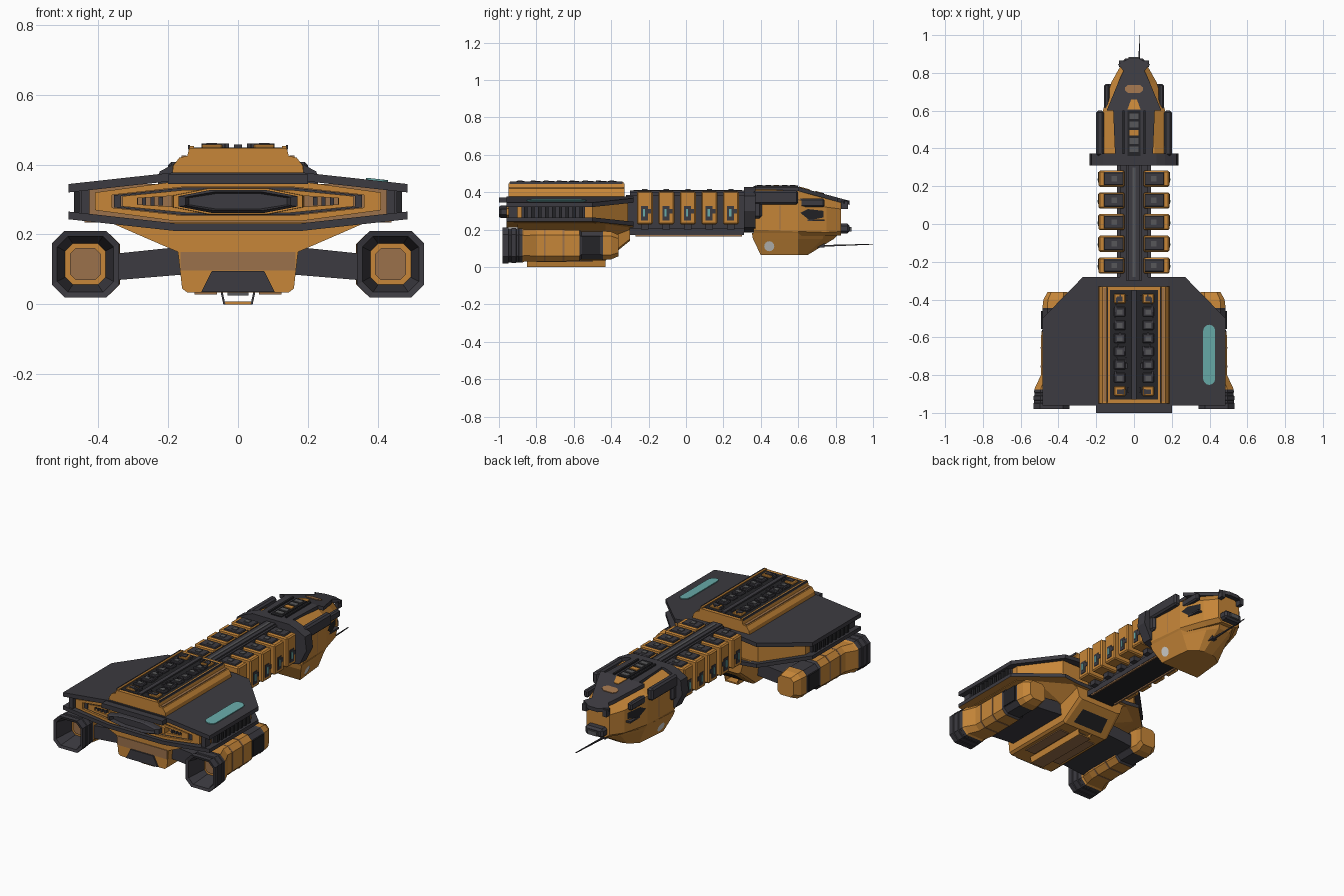
import bpy, bmesh, math, random
from mathutils import Vector, Matrix

random.seed(4)
if "Cube" in bpy.data.objects:
    bpy.data.objects.remove(bpy.data.objects["Cube"])


def material(name, r, g, b):
    m = bpy.data.materials.new(name)
    m.use_nodes = True
    m.diffuse_color = (r, g, b, 1)
    m.node_tree.nodes["Principled BSDF"].inputs["Base Color"].default_value = (r, g, b, 1)
    return m


ORANGE = material("hull orange", .57, .24, .04)
BROWN = material("worn orange", .33, .165, .07)
DARK = material("charcoal plating", .045, .043, .052)
BLACK = material("black recess", .018, .018, .021)
GREY = material("machinery grey", .095, .095, .1)
TEAL = material("teal marking", .14, .41, .40)
PALE = material("pale grey", .66, .66, .64)


def finish(bm, name, mat, alt=None, rule=None):
    """Turn a bmesh into an object; faces that pass the rule get the alternate colour."""
    bmesh.ops.remove_doubles(bm, verts=bm.verts, dist=1e-5)
    bmesh.ops.recalc_face_normals(bm, faces=bm.faces)
    for f in bm.faces:
        f.material_index = 1 if rule and rule(f.calc_center_median(), f.normal) else 0
    me = bpy.data.meshes.new(name)
    bm.to_mesh(me)
    bm.free()
    for m in (mat, alt) if alt else (mat,):
        me.materials.append(m)
    ob = bpy.data.objects.new(name, me)
    bpy.context.collection.objects.link(ob)
    return ob


def box(name, x, y, z, mat, alt=None, rule=None, bevel=0):
    """Box given by its (low, high) range on each axis."""
    bm = bmesh.new()
    lo, hi = zip(x, y, z)
    mid = [(a + b) / 2 for a, b in zip(lo, hi)]
    size = [b - a for a, b in zip(lo, hi)]
    bmesh.ops.create_cube(bm, size=1, matrix=Matrix.Translation(mid) @ Matrix.Diagonal((*size, 1)))
    if bevel:
        bmesh.ops.bevel(bm, geom=bm.edges[:], offset=bevel, segments=1, affect='EDGES')
    return finish(bm, name, mat, alt, rule)


def pair(name, x, *rest, **kw):
    """The same box on both sides."""
    box("left_" + name, x, *rest, **kw)
    box("right_" + name, (-x[1], -x[0]), *rest, **kw)


def loft(name, rings, mat, alt=None, rule=None):
    bm = bmesh.new()
    rows = [[bm.verts.new(p) for p in ring] for ring in rings]
    n = len(rows[0])
    for a, b in zip(rows, rows[1:]):
        for i in range(n):
            j = (i + 1) % n
            bm.faces.new((a[i], a[j], b[j], b[i]))
    bm.faces.new(rows[0])
    bm.faces.new(rows[-1])
    return finish(bm, name, mat, alt, rule)


def sym(half):
    """Mirror a half outline of (x, other) pairs into a closed one."""
    return half + [(-x, v) for x, v in reversed(half)]


def along_y(half, y):
    return [(x, y, z) for x, z in sym(half)]


def at_z(half, z):
    return [(x, y, z) for x, y in sym(half)]


def slab(name, polys, height, thick, mat, alt=None, rule=None):
    """Plate that follows height(x, y)."""
    bm = bmesh.new()
    for poly in polys:
        bm.faces.new([bm.verts.new((x, y, height(x, y))) for x, y in poly])
    bmesh.ops.remove_doubles(bm, verts=bm.verts, dist=1e-5)
    ext = bmesh.ops.extrude_face_region(bm, geom=bm.faces[:], use_keep_orig=True)
    for v in ext["geom"]:
        if isinstance(v, bmesh.types.BMVert):
            v.co.z -= thick
    return finish(bm, name, mat, alt, rule)


def decal(name, target, pts, axis, mat):
    """Flat marking projected on a surface, seen from the given side."""
    bpy.context.view_layer.update()
    axis = Vector(axis)
    bm = bmesh.new()
    for p in pts:
        start = Vector((0, *p) if axis.x else (*p, 0)) + axis
        hit, loc, normal, _ = target.ray_cast(start, -axis)
        if hit:
            bm.verts.new(loc + normal * .003)
    bm.faces.new(bm.verts[:])
    finish(bm, name, mat)


def side_decals(name, target, pts, mat):
    for side, s in (("left_", 1), ("right_", -1)):
        decal(side + name, target, pts, (s, 0, 0), mat)


# Wing: upper and lower plates, sloping away from the centre line
def roof_z(x, y):
    return .378 - max(0, abs(x) - .18) * .11


def floor_z(x, y):
    return .232 + max(0, abs(x) - .18) * .11


wing = [(.18, -.96), (.485, -.96), (.485, -.5), (.27, -.28), (.18, -.28)]
polys = [sym([(.18, -.96), (.18, -.28)]), wing, [(-x, y) for x, y in wing]]
slab("upper_wing_plate", polys, roof_z, .024, DARK)
slab("lower_wing_plate", polys, floor_z, .022, DARK, ORANGE, lambda c, n: n.z < -.5)
arc = [math.pi * i / 6 for i in range(7)]
strip = [(.398 + .032 * math.cos(a), -.565 + .032 * math.sin(a)) for a in arc]
strip += [(.398 - .032 * math.cos(a), -.82 - .032 * math.sin(a)) for a in arc]
slab("teal_wing_strip", [strip], lambda x, y: roof_z(x, y) + .005, .008, TEAL)
box("tail_ledge", (-.2, .2), (-1, -.95), (.345, .372), DARK)

# Space between the plates: core, ribbed side vents, rear posts
core = [(.44, -.92), (.44, -.5), (.26, -.31)]
loft("wing_core", [at_z(core, .235), at_z(core, .345)], ORANGE, BROWN, lambda c, n: n.y < -.9)
pair("side_vent", (.43, .455), (-.88, -.54), (.262, .33), DARK)
for i in range(9):
    y = -.865 + i * .037
    pair(f"vent_rib_{i}", (.45, .47), (y, y + .018), (.262, .332), BLACK)
pair("rear_post", (.425, .45), (-.95, -.9), (.25, .34), DARK)


# Rear engine slot: nested frames round a central exhaust
def slot(w, h):
    return [(w * .45, .295 + h), (w, .295 + h * .45), (w, .295 - h * .45), (w * .45, .295 - h)]


for name, w, h, wall, y0, y1, mat in (("outer", .41, .056, .035, -.95, -.9, ORANGE),
                                      ("middle", .355, .039, .014, -.94, -.9, DARK),
                                      ("inner", .33, .033, .03, -.945, -.9, ORANGE)):
    big, small = slot(w, h), slot(w - wall * 1.4, h - wall * .45)
    loft(name + "_slot_frame", [along_y(small, y1), along_y(small, y0), along_y(big, y0),
                                along_y(big, y1)], mat)
loft("exhaust_rim", [along_y(slot(.185, .037), -.96), along_y(slot(.19, .039), -.9)], ORANGE)
loft("central_exhaust", [along_y(slot(.14, .022), -.975), along_y(slot(.15, .027), -1),
                         along_y(slot(.17, .033), -.99), along_y(slot(.17, .033), -.9)], DARK)
for i in range(4):
    x = .215 + i * .024
    pair(f"slot_fin_{i}", (x, x + .012), (-.94, -.9), (.283, .307), DARK)

# Belly hull
wide = [(.37, .236), (.172, .15), (.16, .045), (.145, .034)]
belly = loft("belly_hull", [along_y(wide, -.9), along_y(wide, -.43),
                            along_y([(.25, .236), (.165, .2), (.15, .15), (.13, .14)], -.3)], ORANGE)
box("belly_worn_band", (-.165, .165), (-.904, -.89), (.097, .15), BROWN)
loft("belly_rear_hatch", [along_y([(.075, .095), (.105, .036)], y) for y in (-.908, -.89)], DARK)
pair("belly_panel", (.06, .125), (-.8, -.5), (.028, .036), BROWN)
box("belly_marking", (-.03, .03), (-.52, -.46), (.026, .036), GREY)
decal("belly_front_hatch", belly, sym([(.1, -.41), (.09, -.34)]), (0, 0, -1), BLACK)
for s, side in ((1, "left"), (-1, "right")):
    arm = [(.05, .036), (.044, .036), (.036, 0), (.042, 0)]
    loft(side + "_skid_arm", [[(s * x, y, z) for x, z in arm] for y in (-.85, -.43)],
         ORANGE, DARK, lambda c, n: n.y < -.9)
box("skid_bar", (-.04, .04), (-.85, -.43), (0, .008), ORANGE, BROWN, lambda c, n: n.z < -.5)


# Engine pods on struts: wide dark nozzle, slimmer body set inward
def pod_ring(cx, y, kx, kz):
    w, h, c = .096 * kx, .095 * kz, .036 * min(kx, kz)
    pts = [(w, h - c), (w - c, h), (c - w, h), (-w, h - c),
           (-w, c - h), (c - w, -h), (w - c, -h), (w, c - h)]
    return [(cx + x, y, .115 + z) for x, z in pts]


def pod_dark(c, n):
    return c.y < -.872 or -.565 < c.y < -.45


for side, s in (("left", 1), ("right", -1)):
    nozzle = [pod_ring(s * .437, *r) for r in
              ((-.86, .6, .62), (-.975, .84, .84), (-.98, 1, 1), (-.95, 1, 1), (-.947, .95, .96),
               (-.935, .95, .96), (-.932, .99, .99), (-.91, .98, .98), (-.907, .93, .95),
               (-.895, .93, .95), (-.892, .96, .97), (-.875, .94, .96), (-.865, .9, .9))]
    body = [pod_ring(s * .416, *r) for r in
            ((-.8, .8, .9), (-.57, .78, .88), (-.56, .72, .78), (-.455, .72, .78),
             (-.445, .72, .82), (-.4, .66, .78))]
    loft(side + "_pod", nozzle + body + [pod_ring(s * .405, -.36, .55, .6)], ORANGE, DARK, pod_dark)
    loft(side + "_throat_plate", [pod_ring(s * .437, y, .46, .48) for y in (-.867, -.858)], BROWN)
    for y in (-.76, -.66):
        loft(f"{side}_pod_seam_{int(-y * 100)}",
             [pod_ring(s * .416, y + d, .815, .91) for d in (0, .01)], BROWN)
    box(side + "_pod_side_box", sorted((s * .475, s * .492)), (-.555, -.46), (.07, .165), BLACK)
    outline = [(.16, .165), (.4, .14), (.4, .065), (.16, .085)]
    loft(side + "_strut", [[(s * x, y, z) for x, z in outline] for y in (-.86, -.44)], DARK)

# Machinery deck on the wing
deck = [(.19, .365), (.185, .398), (.168, .42), (.145, .425), (.14, .447)]
loft("deck_housing", [along_y(deck, -.95), along_y(deck, -.33)], ORANGE)
pair("deck_rim", (.126, .139), (-.945, -.335), (.44, .454), ORANGE)
pair("deck_edge_trim", (.137, .143), (-.94, -.34), (.443, .456), DARK)
pair("deck_groove", (.148, .162), (-.94, -.34), (.415, .426), BROWN)
box("deck_bed", (-.128, .128), (-.93, -.35), (.44, .449), BLACK)
box("deck_spine", (-.012, .012), (-.93, -.35), (.445, .457), DARK)
for i in range(8):
    y = -.91 + i * .07
    end = i in (0, 7)
    pair(f"deck_block_{i}", (.045, .105), (y, y + .05), (.445, .458), ORANGE if end else DARK, bevel=.004)
    pair(f"deck_unit_{i}", (.06, .09), (y + .01, y + .035), (.455, .462), DARK if end else GREY)
    for k in range(3):
        x, d = random.uniform(.02, .1), random.uniform(0, .04)
        pair(f"deck_pipe_{i}_{k}", (x, x + .01), (y + d, y + d + .03), (.447, .461), DARK)

# Neck with five pairs of cargo modules
box("neck_core", (-.075, .075), (-.32, .36), (.19, .385), DARK)
box("neck_keel", (-.09, .09), (-.31, .31), (.172, .205), DARK, BLACK, lambda c, n: n.z < -.5)
pair("neck_keel_trim", (.078, .088), (-.27, .3), (.164, .174), BROWN)
box("neck_spine", (-.03, .03), (-.3, .32), (.38, .41), DARK)
pair("spine_rail", (.03, .042), (-.3, .32), (.38, .402), DARK)
box("spine_groove", (-.007, .007), (-.28, .3), (.405, .413), GREY)
for i in range(5):
    y = -.22 + i * .115
    pair(f"cargo_module_{i}", (.05, .187), (y - .043, y + .043), (.228, .405), ORANGE, bevel=.007)
    pair(f"module_lid_{i}", (.055, .16), (y - .034, y + .034), (.398, .412), DARK, bevel=.004)
    pair(f"module_vent_{i}", (.09, .12), (y - .014, y + .014), (.41, .416), GREY)
    pair(f"module_door_{i}", (.18, .19), (y - .02, y + .016), (.25, .325), DARK)
    pair(f"module_light_{i}", (.185, .193), (y - .01, y + .002), (.27, .31), TEAL)
    pair(f"module_hinge_{i}", (.18, .19), (y + .016, y + .034), (.285, .31), DARK)
    pair(f"module_foot_{i}", (.06, .12), (y - .02, y + .02), (.2, .235), DARK)

# Collar between neck and head
collar = [(.12, .428), (.165, .412), (.225, .38), (.235, .3), (.19, .21), (.1, .185)]
loft("collar", [along_y(collar, .31), along_y(collar, .372)], DARK)
pair("collar_cheek", (.13, .195), (.36, .405), (.26, .39), DARK, bevel=.012)


# Head hull
def head_ring(y, tw, tz, sw, hi, lo, bw, bz):
    return along_y([(tw, tz), (sw, hi), (sw, lo), (bw, bz)], y)


head = loft("head_hull", [head_ring(.36, .11, .415, .18, .385, .2, .165, .17),
                          head_ring(.6, .1, .412, .165, .36, .19, .15, .165),
                          head_ring(.75, .07, .37, .12, .32, .185, .09, .165),
                          head_ring(.83, .045, .345, .075, .31, .19, .05, .17)], ORANGE)


def crown_z(x, y):
    return .428 - max(0, y - .6) * .27


slab("head_crown", [sym([(.1, .36), (.11, .6)]), sym([(.145, .6), (.075, .77)]),
                    sym([(.075, .77), (.055, .81)]), sym([(.055, .81), (.085, .845), (.03, .875)])],
     crown_z, .022, DARK)
pair("shoulder_armour", (.16, .2), (.36, .6), (.335, .408), DARK, bevel=.01)
pair("shoulder_block", (.13, .16), (.59, .74), (.32, .365), DARK, bevel=.008)
pair("crown_fin", (.05, .062), (.37, .6), (.42, .437), BLACK)
box("crown_trough", (-.035, .035), (.36, .6), (.42, .433), BLACK)
for i in range(5):
    y = .38 + i * .044
    box(f"trough_unit_{i}", (-.025, .025), (y, y + .03), (.43, .438), ORANGE if i == 2 else GREY)
slab("crown_chevron", [[(-.035, .605), (.035, .605), (.015, .66), (-.015, .66)]],
     lambda x, y: crown_z(x, y) + .004, .005, ORANGE)
slab("crown_hatch", [[(x, .715 + y) for x, y in sym([(.03, -.022), (.048, -.008), (.048, .008), (.03, .022)])]],
     lambda x, y: crown_z(x, y) + .004, .005, BROWN)
side_decals("cockpit_window", head, [(.61, .29), (.65, .31), (.735, .3), (.735, .265), (.66, .25)], BLACK)
side_decals("head_seam", head, [(.5, .2), (.506, .2), (.506, .33), (.5, .33)], BROWN)
pair("window_sill", (.11, .15), (.62, .74), (.245, .255), DARK)
box("nose_block", (-.06, .06), (.8, .875), (.18, .232), DARK, bevel=.012)
box("nose_sensor", (-.03, .03), (.87, .885), (.19, .215), GREY)
pair("crown_hook", (.055, .08), (.83, .865), (.31, .352), DARK)

# Chin
chin = loft("chin", [at_z([(.175, .352), (.16, .6), (.1, .74), (.05, .82)], .182),
                     at_z([(.165, .358), (.145, .6), (.08, .73), (.04, .79)], .15),
                     at_z([(.13, .4), (.11, .6), (.06, .64), (.03, .65)], .064)], ORANGE)
side_decals("chin_roundel", chin, [(.445 + .027 * math.cos(a), .112 + .027 * math.sin(a))
                                   for a in (math.tau * i / 16 for i in range(16))], PALE)
box("antenna_mount", (.015, .045), (.68, .74), (.105, .14), DARK)
loft("antenna", [[(.028 + r * x, y, z + r * w) for x, w in ((1, 1), (-1, 1), (-1, -1), (1, -1))]
                 for y, z, r in ((.7, .112, .005), (1, .122, .002))], DARK)
